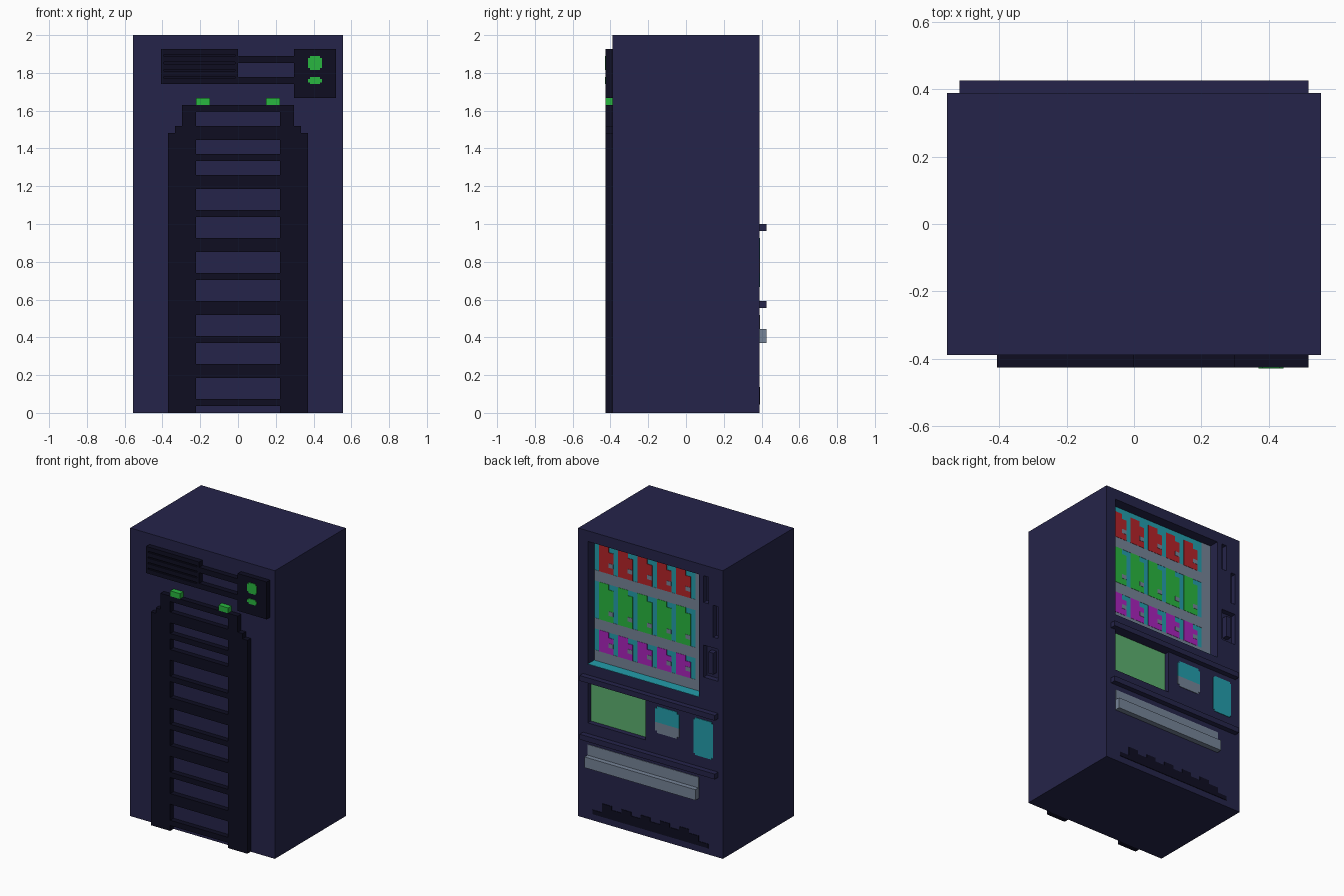
import bpy, bmesh

if "Cube" in bpy.data.objects:
    bpy.data.objects.remove(bpy.data.objects["Cube"])

V = 1 / 27          # grid unit: the cabinet is 30 x 21 x 54 units
FACE = 10.5         # half depth of the cabinet
T = 0.1             # thickness of painted plates, in units


def material(name, rgb):
    m = bpy.data.materials.new(name)
    m.diffuse_color = (*rgb, 1)
    m.use_nodes = True
    m.node_tree.nodes["Principled BSDF"].inputs["Base Color"].default_value = m.diffuse_color
    return m


NAVY = material("navy", (0.0185, 0.0177, 0.068))
BLACK = material("near_black", (0.0044, 0.0042, 0.0155))
GREEN = material("green", (0.022, 0.47, 0.05))
RED = material("red", (0.46, 0.017, 0.022))
PURPLE = material("purple", (0.40, 0.017, 0.50))
TEAL = material("teal", (0.017, 0.34, 0.41))
GREY = material("blue_grey", (0.18, 0.23, 0.31))
PALE_GREEN = material("pale_green", (0.11, 0.44, 0.16))


def boxes(name, mat, items):
    """One object from boxes (x0, x1, y0, y1, z0, z1) in grid units."""
    bm = bmesh.new()
    for x0, x1, y0, y1, z0, z1 in items:
        vs = bmesh.ops.create_cube(bm, size=1)["verts"]
        for v in vs:
            v.co.x = (x1 if v.co.x > 0 else x0) * V
            v.co.y = (y1 if v.co.y > 0 else y0) * V
            v.co.z = (z1 if v.co.z > 0 else z0) * V
    me = bpy.data.meshes.new(name)
    bm.to_mesh(me)
    bm.free()
    me.materials.append(mat)
    ob = bpy.data.objects.new(name, me)
    bpy.context.collection.objects.link(ob)
    return ob


def front(name, mat, rects, d0=0, d1=1):
    """Rects (x0, x1, z0, z1) standing d0..d1 out of the front (-y) face."""
    return boxes(name, mat, [(a, b, -FACE - d1, -FACE - d0, c, d) for a, b, c, d in rects])


def back(name, mat, rects, d0=0, d1=T):
    """Rects (u0, u1, z0, z1) on the +y face, u counted from its left edge."""
    return boxes(name, mat, [(15 - b, 15 - a, FACE + d0, FACE + d1, c, d) for a, b, c, d in rects])


# Cabinet with recesses: display window, screen, slots
cabinet = boxes("cabinet", NAVY, [(-15, 15, -FACE, FACE, 0, 54)])
cutters = [
    back("window_cutter", NAVY, [(2, 25, 29, 52)], -2, 2),
    back("slot_cutter", NAVY, [(2, 14, 18, 26), (26, 27, 47, 52), (28, 29, 41, 47),
                               (26, 29, 33, 39)], -1, 2),
]
bpy.context.view_layer.objects.active = cabinet
for c in cutters:
    mod = cabinet.modifiers.new("cut", "BOOLEAN")
    mod.operation = "DIFFERENCE"
    mod.solver = "EXACT"
    mod.object = c
    bpy.ops.object.modifier_apply(modifier=mod.name)
    bpy.data.objects.remove(c)

# ---- Plain side (-y): cooling coil, pipes, grille, control box ----
rails = []
for s in (-1, 1):
    for outer, top in ((10, 40), (9, 41), (8, 44)):
        inner = {10: 9, 9: 8, 8: 6}[outer]
        rails.append((min(s * inner, s * outer), max(s * inner, s * outer), 0, top))
front("coil_rails", BLACK, rails)

thick = [(z, z + 2) for z in (5, 14, 23, 32, 39)]
thin = [(z, z + 1) for z in (1, 10, 19, 28, 36, 43)]
front("coil_rungs", BLACK, [(-6, 6, a, b) for a, b in thick + thin])
front("coil_lights", GREEN, [(-6, -4, 44, 45), (4, 6, 44, 45)])
front("pipes", BLACK, [(0, 8, 50, 51), (0, 8, 47, 48)])
front("grille_back", BLACK, [(-11, 0, 47, 52)], 0, 0.7)
front("grille_frame", BLACK, [(-11, -10.6, 47, 52), (-0.4, 0, 47, 52)])
front("grille_slats", BLACK, [(-10.6, -0.4, 47 + i * 1.05, 47.8 + i * 1.05) for i in range(5)])
front("control_box", BLACK, [(8, 14, 45, 52)])
front("control_lights", GREEN, [(10, 12, 49.3, 50.7), (10.3, 11.7, 49, 51),
                                (10, 12, 47.25, 47.75), (10.3, 11.7, 47, 48)], 1, 1 + T)

# ---- Vending side (+y): display window ----
back("display_backing", TEAL, [(2, 25, 29, 52)], -2, -1.95)
back("display_floor", TEAL, [(2, 25, 29, 29.05)], -2, -0.02)
back("display_shelves", GREY, [(2, 23, z, z + 2) for z in (29, 35, 44)] + [(23, 25, 29, 52)],
     -1.95, -1.9)

# Rows of five bottles: body, offset neck and a small label
for name, mat, z0, z1 in (("red_bottles", RED, 46, 51), ("green_bottles", GREEN, 37, 44),
                          ("purple_bottles", PURPLE, 31, 35)):
    starts = [3 + 4 * i for i in range(5)]
    back(name, mat, [(u, u + 3, z0, z1 - 1) for u in starts]
         + [(u, u + 2, z1 - 1, z1) for u in starts], -1.95, -1.85)
    back(name + "_labels", GREY, [(u + 2, u + 3, z0 + 1.2, z0 + 2) for u in starts], -1.85, -1.8)

# Payment slot centre, ledges, screen, panels
back("slot_button", NAVY, [(27, 28, 34, 38)], -1, 0)
back("ledges", NAVY, [(1, 29, 26, 27), (1, 29, 15, 16)], 0, 1)
back("screen", PALE_GREEN, [(2, 14, 18, 26)], -1, -0.95)
back("card_panel_top", TEAL, [(16, 21, 22, 24.6), (16.4, 20.6, 24.6, 25)])
back("card_panel_bottom", GREY, [(16, 21, 20.4, 22), (16.4, 20.6, 20, 20.4)])
back("coin_panel", TEAL, [(24, 28, 18.3, 24.7), (24.3, 27.7, 18, 25)])

# Collection tray
back("tray_flap", GREY, [(2, 25, 12, 14)])
back("tray_lip", GREY, [(2, 25, 10, 12)], 0, 1)

# Kick vent with uneven teeth
back("kick_vent", BLACK, [(3, 27, 1.2, 2), (5, 25, 2, 3)]
     + [(u, u + 2, 3, 3.7) for u in (5, 9, 13, 17, 21)])
